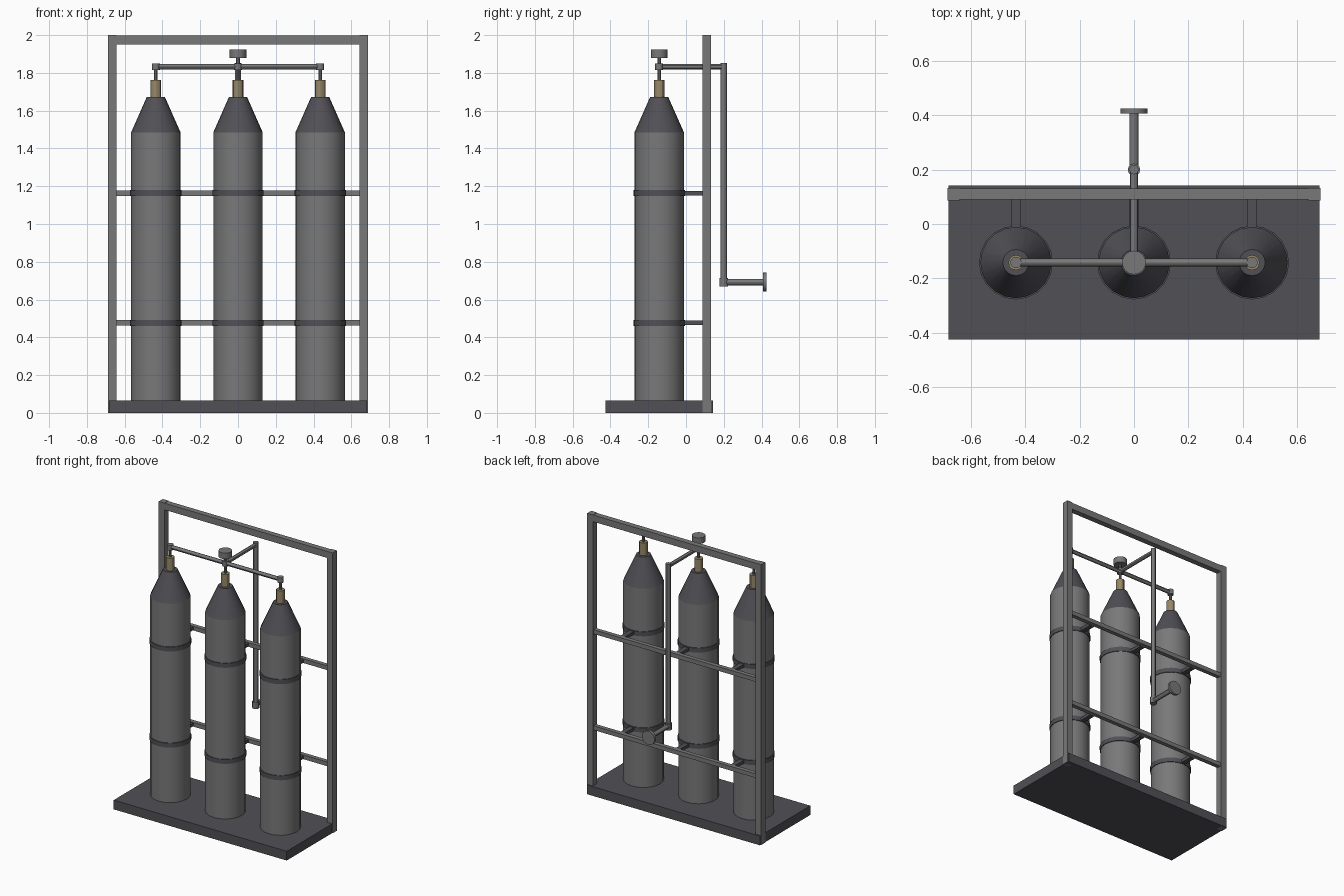
import bpy, math
from mathutils import Vector

if "Cube" in bpy.data.objects:
    bpy.data.objects.remove(bpy.data.objects["Cube"])


def material(name, rgb):
    m = bpy.data.materials.new(name)
    m.diffuse_color = (*rgb, 1)
    m.use_nodes = True
    m.node_tree.nodes["Principled BSDF"].inputs["Base Color"].default_value = m.diffuse_color
    return m


STEEL = material("grey steel", (0.19, 0.19, 0.19))
DARK = material("dark grey", (0.082, 0.079, 0.092))
BRASS = material("brass", (0.31, 0.25, 0.14))


def box(name, lo, hi, mat):
    lo, hi = Vector(lo), Vector(hi)
    bpy.ops.mesh.primitive_cube_add(size=1, location=(lo + hi) / 2)
    o = bpy.context.object
    o.name = name
    o.scale = hi - lo
    bpy.ops.object.transform_apply(location=False, rotation=False, scale=True)
    o.data.materials.append(mat)
    return o


def rod(name, a, b, r1, mat, r2=None, sides=16):
    """Cylinder or cone frustum from point a to point b."""
    a, b = Vector(a), Vector(b)
    d = b - a
    bpy.ops.mesh.primitive_cone_add(
        vertices=sides, radius1=r1, radius2=r1 if r2 is None else r2,
        depth=d.length, location=(a + b) / 2,
        rotation=d.to_track_quat('Z', 'Y').to_euler())
    o = bpy.context.object
    o.name = name
    o.data.materials.append(mat)
    bpy.ops.object.shade_smooth_by_angle(angle=math.radians(30))
    return o


YC, ZM = -0.142, 1.832      # cylinder row and manifold height
BANDS = (0.477, 1.163)      # strap heights

# base plate
box("base_plate", (-0.683, -0.426, 0), (0.683, 0.142, 0.066), DARK)

# rear frame
for s in (-1, 1):
    x0, x1 = sorted((s * 0.642, s * 0.687))
    box("frame_post", (x0, 0.087, 0), (x1, 0.133, 2.0), STEEL)
box("frame_top_bar", (-0.645, 0.09, 1.951), (0.645, 0.13, 1.998), STEEL)
for z in BANDS:
    box("frame_cross_rail", (-0.645, 0.095, z - 0.015), (0.645, 0.125, z + 0.015), STEEL)

# gas cylinders with straps, brackets and valves
for x in (-0.435, 0, 0.435):
    rod("cylinder_body", (x, YC, 0.06), (x, YC, 1.485), 0.131, STEEL, sides=20)
    rod("cylinder_shoulder", (x, YC, 1.485), (x, YC, 1.672), 0.131, DARK, 0.048, sides=20)
    rod("valve_body", (x, YC, 1.67), (x, YC, 1.762), 0.028, BRASS, sides=12)
    rod("valve_stem", (x, YC, 1.76), (x, YC, ZM), 0.009, STEEL, sides=8)
    rod("manifold_fitting", (x, YC, ZM - 0.018), (x, YC, ZM + 0.018), 0.021, STEEL, sides=12)
    for z in BANDS:
        rod("strap", (x, YC, z - 0.016), (x, YC, z + 0.016), 0.136, DARK, sides=20)
        box("strap_bracket", (x - 0.017, -0.03, z - 0.011), (x + 0.017, 0.1, z + 0.011), DARK)

# manifold and hand wheel
rod("manifold_pipe", (-0.435, YC, ZM), (0.435, YC, ZM), 0.014, STEEL, sides=12)
rod("hand_wheel_stem", (0, YC, ZM), (0, YC, 1.885), 0.01, STEEL, sides=8)
rod("hand_wheel", (0, YC, 1.88), (0, YC, 1.923), 0.044, STEEL)

# outlet pipe down the back, ending in a flange
YP, ZO = 0.2, 0.692
rod("outlet_top_pipe", (0, YC, ZM), (0, YP, ZM), 0.014, STEEL, sides=12)
rod("outlet_drop_pipe", (0, YP, ZO), (0, YP, ZM + 0.02), 0.017, STEEL, sides=12)
rod("outlet_elbow", (0, YP, ZO - 0.023), (0, YP, ZO + 0.023), 0.023, STEEL, sides=12)
rod("outlet_end_pipe", (0, YP, ZO), (0, 0.41, ZO), 0.017, STEEL, sides=12)
rod("outlet_flange", (0, 0.407, ZO), (0, 0.426, ZO), 0.05, STEEL)
